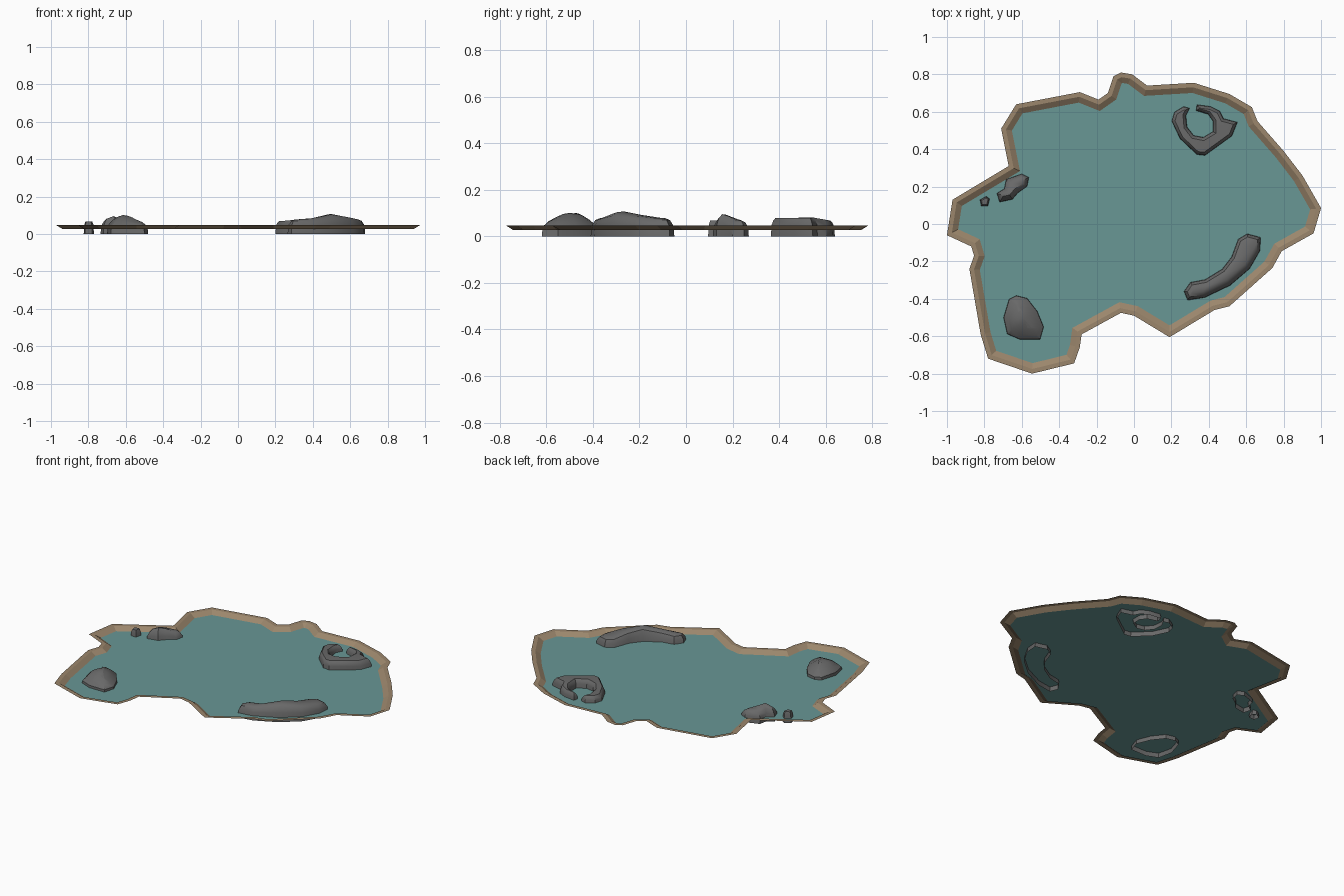
import bpy, bmesh, math
from mathutils import Vector

if "Cube" in bpy.data.objects:
    bpy.data.objects.remove(bpy.data.objects["Cube"])


def material(name, rgb):
    m = bpy.data.materials.new(name)
    m.diffuse_color = (*rgb, 1)
    m.use_nodes = True
    m.node_tree.nodes["Principled BSDF"].inputs["Base Color"].default_value = m.diffuse_color
    return m


def inset(pts, d):
    """Move a closed outline inwards by d with limited mitres."""
    n = len(pts)
    area = sum(pts[i][0] * pts[(i + 1) % n][1] - pts[(i + 1) % n][0] * pts[i][1] for i in range(n))
    s = 1 if area > 0 else -1
    out = []
    for i in range(n):
        p = Vector(pts[i])
        a = (p - Vector(pts[i - 1])).normalized()
        b = (Vector(pts[(i + 1) % n]) - p).normalized()
        na, nb = Vector((-a.y, a.x)) * s, Vector((-b.y, b.x)) * s
        q = p + (na + nb) * d / max(1 + na.dot(nb), 0.6)
        out.append((q.x, q.y))
    return out


def build(name, rings, mat, cap=True, smooth=False):
    """Skin a stack of equal-length 3D rings, optionally capping the last."""
    bm = bmesh.new()
    loops = [[bm.verts.new(p) for p in r] for r in rings]
    n = len(rings[0])
    for lo, hi in zip(loops, loops[1:]):
        for i in range(n):
            j = (i + 1) % n
            bm.faces.new((lo[i], lo[j], hi[j], hi[i]))
    if cap:
        f = bm.faces.new(loops[-1])
        bmesh.ops.triangulate(bm, faces=[f])
    bmesh.ops.recalc_face_normals(bm, faces=bm.faces[:])
    if sum(f.normal.z * f.calc_area() for f in bm.faces) < 0:
        bmesh.ops.reverse_faces(bm, faces=bm.faces[:])
    me = bpy.data.meshes.new(name)
    bm.to_mesh(me)
    bm.free()
    ob = bpy.data.objects.new(name, me)
    bpy.context.collection.objects.link(ob)
    me.materials.append(mat)
    if smooth:
        bpy.ops.object.select_all(action='DESELECT')
        ob.select_set(True)
        bpy.context.view_layer.objects.active = ob
        bpy.ops.object.shade_smooth_by_angle(angle=math.radians(35))
    return ob


def at(pts, z):
    return [(x, y, z) for x, y in pts]


def rock(name, outline, steps, height, peaks):
    """Upright wall, then rounded shoulders; peaks = (x, y, radius, extra height)."""
    rings = [at(outline, 0)]
    for d, frac in steps:
        ring = []
        for x, y in inset(outline, d):
            top = height + sum(e * math.exp(-((x - px)**2 + (y - py)**2) / r**2)
                               for px, py, r, e in peaks)
            ring.append((x, y, top * frac))
        rings.append(ring)
    build(name, rings, grey, smooth=True)


earth = material("earth", (0.33, 0.24, 0.15))
teal = material("water", (0.14, 0.31, 0.30))
grey = material("stone", (0.14, 0.14, 0.14))

# Shoreline: flat lip, then bank sloping down to the water
shore = [(-1, -.06), (-.97, .13), (-.67, .31), (-.71, .51), (-.63, .64), (-.29, .705),
         (-.19, .665), (-.14, .70), (-.11, .79), (-.07, .81), (-.01, .80), (.07, .74),
         (.32, .755), (.51, .695), (.63, .625), (.66, .55), (.80, .39), (.90, .26),
         (1, .085), (.96, -.05), (.79, -.145), (.74, -.235), (.51, -.44), (.43, -.46),
         (.19, -.605), (0, -.49), (-.07, -.475), (-.28, -.59), (-.29, -.66), (-.32, -.745),
         (-.545, -.80), (-.78, -.72), (-.82, -.59), (-.88, -.24), (-.855, -.17), (-.87, -.12)]
lip, edge = inset(shore, .024), inset(shore, .054)
build("bank", [at(shore, .048), at(lip, .048), at(edge, .028)], earth, cap=False)

# Water sheet
build("water", [at(edge, .028)], teal)

# Rocks standing in the water, open underneath
shoulder = [(.004, .6), (.018, .9), (.036, 1.0)]
rock("round_rock",
     [(-.63, -.38), (-.57, -.395), (-.515, -.465), (-.48, -.55), (-.50, -.62), (-.61, -.62),
      (-.68, -.59), (-.70, -.50), (-.67, -.40)],
     [(.004, .55), (.03, .82), (.06, .96), (.085, 1.02)], .075, [(-.62, -.49, .08, .025)])
rock("bank_rock",
     [(-.60, .27), (-.56, .25), (-.57, .20), (-.62, .165), (-.65, .13), (-.72, .115),
      (-.735, .165), (-.695, .19), (-.685, .24)],
     [(.003, .6), (.014, .88), (.028, 1.0)], .068, [(-.66, .16, .05, .028)])
rock("pebble", [(-.825, .13), (-.79, .15), (-.77, .135), (-.78, .095), (-.818, .095)],
     [(.003, .75), (.009, 1)], .068, [])
rock("hooked_rock",
     [(.20, .55), (.215, .60), (.265, .63), (.30, .62), (.28, .58), (.285, .52), (.32, .475),
      (.37, .465), (.42, .495), (.42, .55), (.395, .585), (.33, .605), (.335, .64), (.41, .63),
      (.46, .605), (.48, .565), (.555, .545), (.525, .47), (.38, .365), (.335, .37), (.245, .455)],
     [(.003, .65), (.010, .88), (.018, 1.0)], .068, [(.49, .52, .08, .015), (.36, .42, .1, .012)])
rock("long_rock",
     [(.605, -.05), (.68, -.07), (.675, -.145), (.62, -.24), (.515, -.33), (.38, -.395),
      (.285, -.41), (.265, -.36), (.30, -.31), (.38, -.295), (.47, -.24), (.52, -.175), (.555, -.08)],
     shoulder, .078, [(.50, -.26, .10, .030)])
